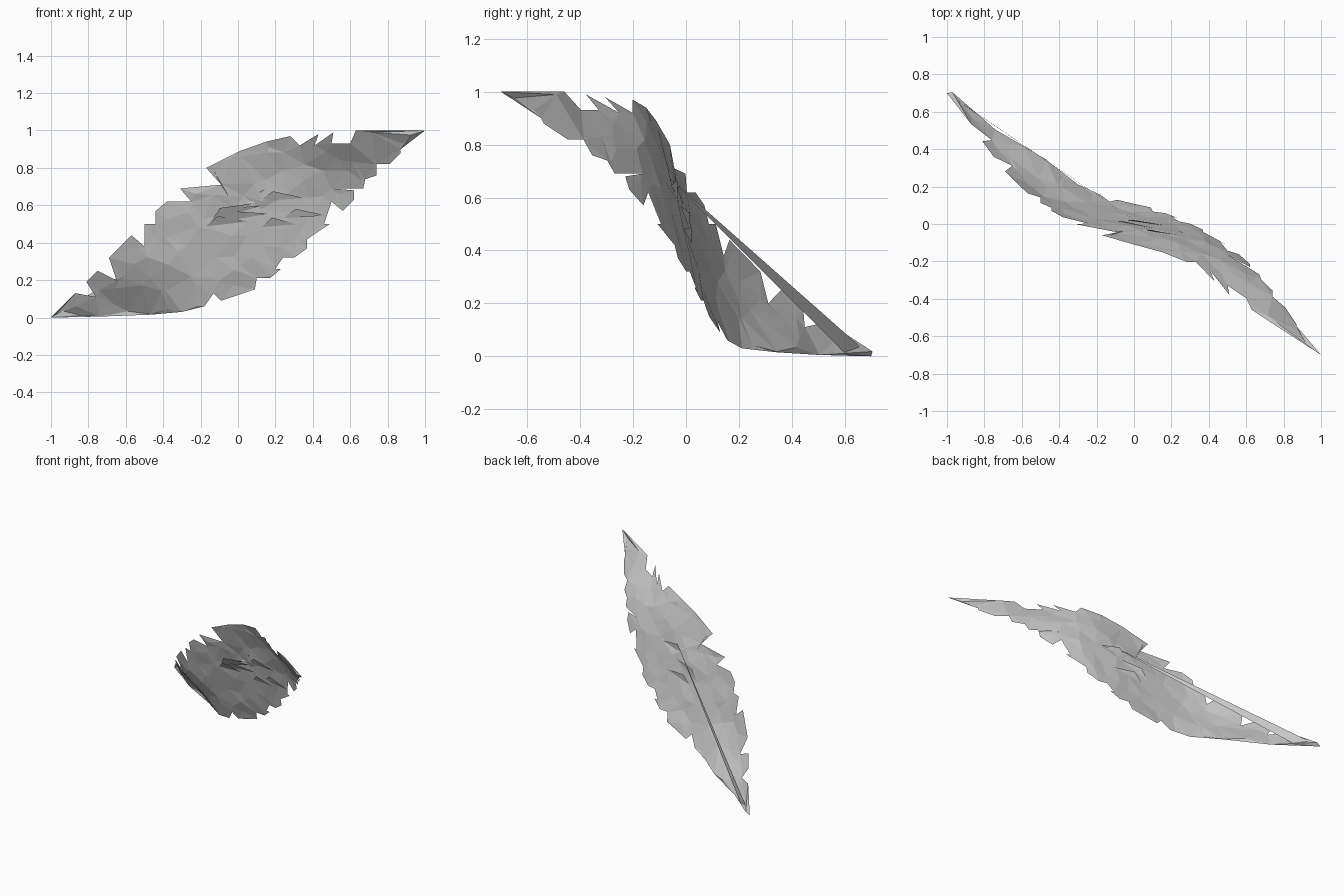
import bpy, math, random
from mathutils import Vector
from mathutils.geometry import delaunay_2d_cdt

if "Cube" in bpy.data.objects:
    bpy.data.objects.remove(bpy.data.objects["Cube"])

random.seed(4)

# Torn outline seen from the front, x and z in hundredths
OUTLINE = [
    -100, 0, -87, 13, -76, 11, -81, 19, -75, 25, -65, 20, -69, 32, -57, 44,
    -50, 38, -50, 50, -44, 50, -44, 57, -38, 62, -25, 62, -31, 69, -9, 71,
    -17, 80, 1, 89, 15, 94, 28, 97, 33, 92, 43, 98, 41, 92, 51, 99,
    50, 93, 60, 93, 63, 100, 100, 100, 87, 90, 87, 88, 81, 82, 74, 82, 74, 76,
    68, 74, 67, 69, 50, 69, 62, 68, 62, 63, 56, 57, 50, 62, 46, 50, 49, 50,
    37, 42, 37, 37, 30, 32, 24, 32, 20, 26, 23, 26, 17, 21, 10, 21, 9, 15,
    0, 12, -9, 9, -13, 13, -18, 6, -30, 3, -47, 1.5, -74, .5]


def depth(x, z):
    """Depth of the twisted sheet, point-symmetric about its centre."""
    w = z - 0.5

    def bulge(a, b):
        return 0.12 * math.exp(-((a - .58) ** 2 / .05 + (b - .5) ** 2 / .03))
    s = .5 * x ** 3 + .1 * x + .24 * w + .3 * w ** 3
    s += bulge(x, w) - bulge(-x, -w)
    return -max(-.7, min(.7, s))


def make_object(name, verts, faces):
    mesh = bpy.data.meshes.new(name)
    mesh.from_pydata(verts, [], faces)
    mesh.update()
    obj = bpy.data.objects.new(name, mesh)
    bpy.context.collection.objects.link(obj)
    return obj


# Main sheet: outline plus scattered inner points, triangulated and crumpled
rim = [Vector((OUTLINE[i] / 100, OUTLINE[i + 1] / 100))
       for i in range(0, len(OUTLINE), 2)][::-1]
inner = []
for i in range(20):
    for j in range(10):
        inner.append(Vector((-.95 + .1 * i + random.uniform(-.04, .04),
                             .05 + .1 * j + random.uniform(-.04, .04))))
n = len(rim)
pts, _, tris, origins, _, _ = delaunay_2d_cdt(
    rim + inner, [], [list(range(n))], 1, 1e-5)
verts = []
for p, src in zip(pts, origins):
    on_rim = any(k < n for k in src)
    rough = 0 if on_rim else random.uniform(-.005, .005)
    verts.append((p.x, depth(p.x, p.y) + rough, p.y))
make_object("torn_sheet", verts, tris)

# Loose slivers lying along the sheet on both sides
sv, sf = [], []
for k in range(10):
    x = random.uniform(-.5, .25)
    z = .5 + .42 * x + random.uniform(-.1, .1)
    side = random.choice((-1, 1))
    length = random.uniform(.15, .28)
    ang = random.uniform(0, .5)
    b = len(sv)
    for du, dv, lift in ((0, 0, 0), (length, .01, .006), (length * .3, .05, .018)):
        px = x + du * math.cos(ang) - dv * math.sin(ang)
        pz = z + du * math.sin(ang) + dv * math.cos(ang)
        sv.append((px, depth(px, pz) + side * lift, pz))
    sf.append((b, b + 1, b + 2))
make_object("loose_slivers", sv, sf)

# Long straight splinter stretched behind the sheet
make_object("long_splinter",
            [(-1, .7, 0), (-.87, .61, .002), (.15, -.08, .69)],
            [(0, 1, 2)])
